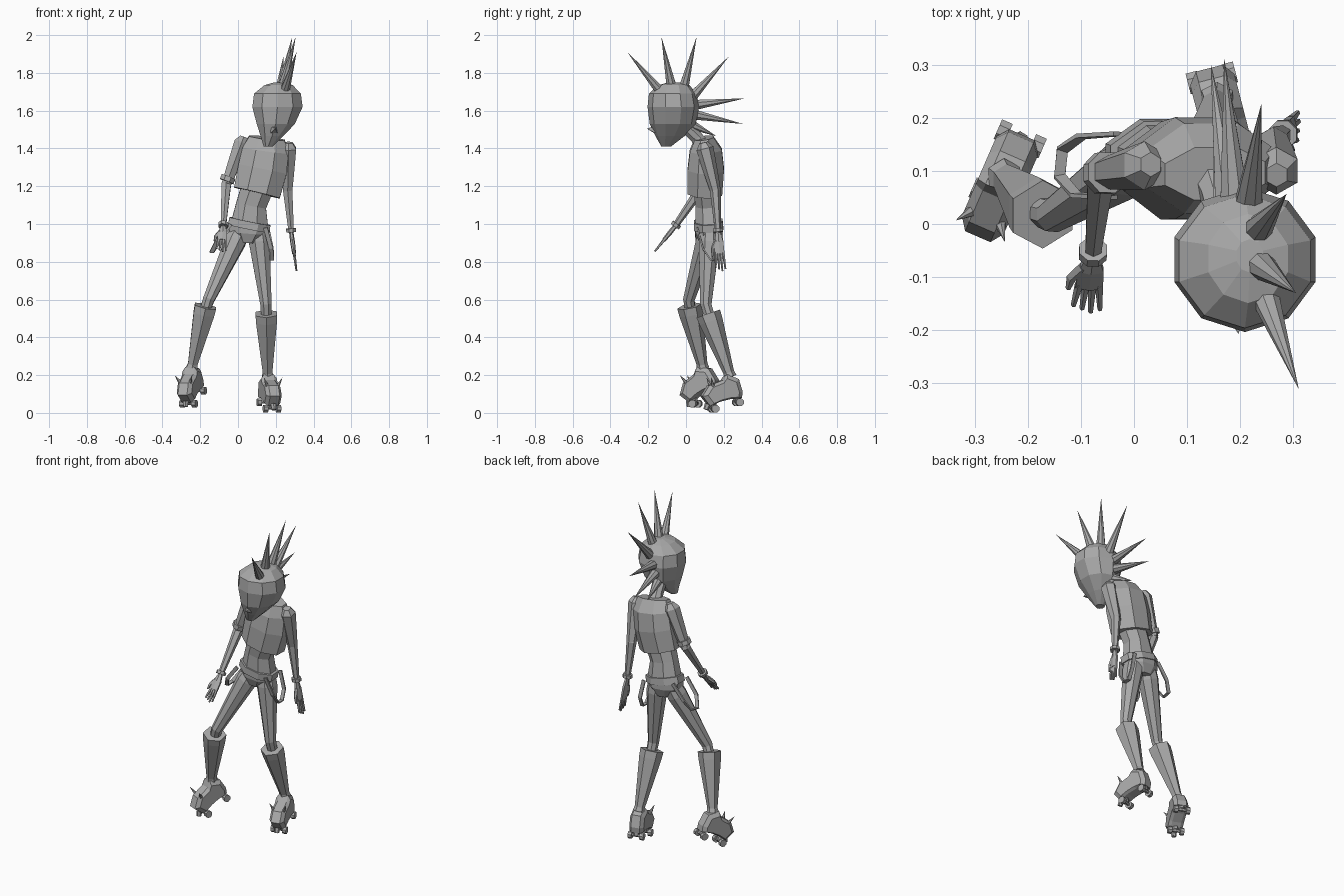
import bpy, bmesh
from math import cos, sin, pi, radians
from mathutils import Vector as V

if "Cube" in bpy.data.objects:
    bpy.data.objects.remove(bpy.data.objects["Cube"], do_unlink=True)

grey = bpy.data.materials.new("plain grey")
grey.use_nodes = True
grey.diffuse_color = (0.4, 0.4, 0.4, 1)
grey.node_tree.nodes["Principled BSDF"].inputs["Base Color"].default_value = (0.4, 0.4, 0.4, 1)

X, Y, Z = V((1, 0, 0)), V((0, 1, 0)), V((0, 0, 1))


def skin(name, rings):
    """Join rings of points into a closed, flat-shaded skin."""
    bm = bmesh.new()
    loops = [[bm.verts.new(p) for p in ring] for ring in rings]
    n = len(loops[0])
    for a, b in zip(loops, loops[1:]):
        for i in range(n):
            j = (i + 1) % n
            bm.faces.new((a[i], a[j], b[j], b[i]))
    bm.faces.new(loops[0][::-1])
    bm.faces.new(loops[-1])
    bmesh.ops.remove_doubles(bm, verts=bm.verts, dist=0.0004)
    bmesh.ops.recalc_face_normals(bm, faces=bm.faces)
    mesh = bpy.data.meshes.new(name)
    bm.to_mesh(mesh)
    bm.free()
    mesh.materials.append(grey)
    ob = bpy.data.objects.new(name, mesh)
    bpy.context.collection.objects.link(ob)
    return ob


def loft(name, path, sizes, n=8, side=X, flat=False):
    """Sweep an n-sided section along a path; sizes are radii or (rx, ry)."""
    pts = [V(p) for p in path]
    rings = []
    for i, p in enumerate(pts):
        t = Z if flat else (pts[min(i + 1, len(pts) - 1)] - pts[max(i - 1, 0)]).normalized()
        u = (side - t * side.dot(t)).normalized()
        w = t.cross(u)
        rx, ry = sizes[i] if isinstance(sizes[i], tuple) else (sizes[i], sizes[i])
        k = 1 / cos(pi / n)
        rings.append([p + u * (rx * k * cos(2 * pi * (j + .5) / n))
                      + w * (ry * k * sin(2 * pi * (j + .5) / n)) for j in range(n)])
    return skin(name, rings)


def spike(name, base, tip, r, n=8):
    d = V(tip) - V(base)
    loft(name, [base, tip], [r, 0.0003], n, Z if abs(d.x) > abs(d.z) else X)


# Head, nose and neck
loft("head",
     [(.16, -.105, 1.41), (.18, -.085, 1.465), (.2, -.07, 1.53), (.209, -.067, 1.62),
      (.209, -.07, 1.69), (.215, -.065, 1.735), (.218, -.06, 1.75)],
     [(.024, .024), (.06, .073), (.101, .116), (.133, .13), (.124, .12), (.075, .08), (.025, .03)],
     10, flat=True)
spike("nose", (.19, -.165, 1.50), (.197, -.207, 1.505), .018, 4)
loft("neck", [(.15, .09, 1.41), (.16, .055, 1.46), (.18, -.02, 1.53)], [.042, .033, .033], 8)

# Mohawk spikes, front to nape
for base, tip in [((.243, -.125, 1.69), (.31, -.31, 1.91)),
                  ((.236, -.075, 1.72), (.305, -.13, 1.99)),
                  ((.23, -.015, 1.71), (.287, .056, 1.99)),
                  ((.215, .03, 1.67), (.24, .225, 1.885)),
                  ((.19, .045, 1.63), (.17, .31, 1.665)),
                  ((.18, .04, 1.58), (.145, .3, 1.53)),
                  ((.175, .02, 1.53), (.15, .16, 1.465))]:
    spike("hair_spike", base, tip, .027)

# Torso, belt and shorts
loft("shirt",
     [(.1, .1, 1.165), (.13, .105, 1.29), (.145, .105, 1.39), (.153, .095, 1.455)],
     [(.124, .092), (.13, .096), (.122, .085), (.095, .05)], 8)
loft("waist", [(.105, .105, 1.2), (.07, .112, 1.1), (.06, .12, .99)],
     [(.085, .068), (.08, .062), (.1, .07)], 8)
loft("shorts", [(.058, .12, 1.0), (.054, .122, .95), (.05, .122, .90)],
     [(.106, .072), (.1, .07), (.055, .05)], 8)
loft("belt", [(.056, .12, .975), (.064, .118, 1.015)], [(.112, .078), (.11, .076)], 8)

# Hanging straps on each hip
loft("right_strap", [(-.03, .17, 1), (-.10, .165, .91), (-.135, .14, .855), (-.14, .09, .85),
                     (-.11, .055, .91), (-.04, .05, 1)], [(.011, .004)] * 6, 4)
loft("left_strap", [(.155, .19, .98), (.178, .195, .87), (.18, .17, .81), (.18, .13, .81),
                    (.175, .09, .87), (.145, .06, .98)], [(.011, .004)] * 6, 4)


def hand(name, wrist, tip, broad):
    """Flat palm with four fingers and a thumb."""
    a, d = V(wrist), V(tip) - V(wrist)
    b = (broad - d * (broad.dot(d) / d.length_squared)).normalized()
    loft(name + "_palm", [a, a + d * .25, a + d * .55],
         [(.012, .01), (.024, .011), (.026, .009)], 6, b)
    for k in (-1.5, -.5, .5, 1.5):
        root = a + d * .5 + b * (k * .0125)
        end = a + d * (1 - .05 * abs(k - .5)) + b * (k * .017)
        loft(name + "_finger", [root, end], [.007, .004], 5, b)
    thumb = a + d * .2 - b * .015
    loft(name + "_thumb", [thumb, thumb + d * .2 - b * .02, thumb + d * .4 - b * .024],
         [.009, .008, .004], 5, b)


def arm(name, shoulder, elbow, wrist, tip, broad):
    s, e, w = V(shoulder), V(elbow), V(wrist)
    loft(name + "_sleeve", [s + (s - e) * .14, s, s.lerp(e, .5), e],
         [.02, .04, .033, .025], 6)
    loft(name + "_forearm", [e + (s - e) * .06, e, e.lerp(w, .35), w], [.02, .025, .021, .014], 6)
    d = (w - e).normalized()
    loft(name + "_bracelet", [w - d * .022, w - d * .002], [.026, .026], 8)
    hand(name + "_hand", wrist, tip, broad)


arm("right_arm", (.02, .11, 1.43), (-.062, .095, 1.21), (-.078, -.06, .985), (-.09, -.165, .855), X)
arm("left_arm", (.268, .1, 1.40), (.263, .155, 1.18), (.282, .17, .955), (.31, .185, .75), Y)
loft("right_elbow_band", [(-.05, .097, 1.25), (-.06, .095, 1.225)], [.038, .038], 8)


def skate(name, ankle, heading, pitch):
    """Chunky boot on four wheels with two horns, pitched toe-down."""
    a, p = V(ankle), radians(pitch)
    h = V((*heading, 0)).normalized()
    f, up, lat = h * cos(p) - Z * sin(p), h * sin(p) + Z * cos(p), Z.cross(h)

    def at(u, v, w):
        return a + f * u + lat * v + up * w

    outline = [(-.036, -.02), (-.04, -.09), (-.028, -.122), (.03, -.112), (.09, -.112),
               (.15, -.122), (.178, -.06), (.13, -.015), (.05, -.005), (.02, .02)]
    rings = []
    for v, k in ((-.043, .78), (-.026, 1), (.026, 1), (.043, .78)):
        rings.append([at(.06 + (u - .06) * k, v, -.075 + (w + .075) * k) for u, w in outline])
    skin(name + "_boot", rings)
    for u in (-.008, .13):
        loft(name + "_axle", [at(u, -.04, -.138), at(u, .04, -.138)], [.008, .008], 6, Z)
        loft(name + "_truck", [at(u, 0, -.14), at(u, 0, -.105)], [.014, .02], 6)
        for s in (-1, 1):
            loft(name + "_wheel", [at(u, s * .024, -.14), at(u, s * .046, -.14)], [.02, .02], 8, Z)
    for s in (-1, 1):
        spike(name + "_horn", at(.11, s * .026, -.03), at(.115, s * .05, .025), .011, 6)
    loft(name + "_toe_stop", [at(.155, 0, -.11), at(.172, 0, -.135)], [.014, .012], 6)


def leg(name, hip, knee, top, ankle, heading, pitch):
    hp, k, t, a = V(hip), V(knee), V(top), V(ankle)
    loft(name + "_thigh", [hp, hp.lerp(k, .12), k, t.lerp(a, .1)], [.05, .055, .03, .027], 8)
    # Flared shin cover with an open rim
    loft(name + "_shin", [t.lerp(a, .08), t, t, t.lerp(a, .12), t.lerp(a, .93), a],
         [.046, .049, .057, .055, .025, .03], 6)
    skate(name + "_skate", ankle, heading, pitch)


leg("right_leg", (.005, .12, .95), (-.155, .015, .60), (-.172, .018, .565),
    (-.245, .09, .235), (-.4, -.92), 30)
leg("left_leg", (.108, .125, .95), (.148, .105, .575), (.15, .118, .525),
    (.157, .235, .19), (.25, -.97), 14)
